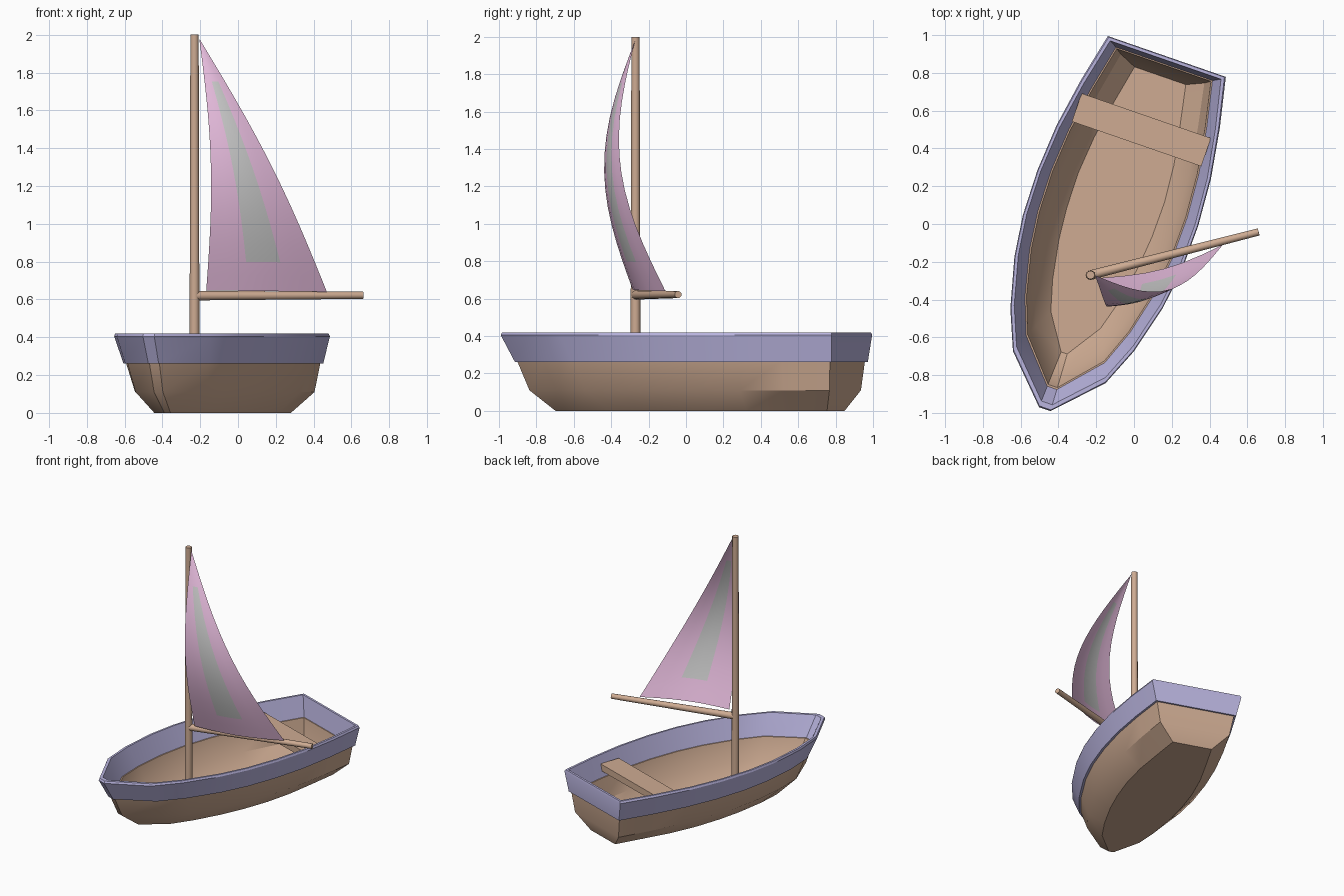
import bpy, bmesh, math
from mathutils import Vector, Matrix

if "Cube" in bpy.data.objects:
    bpy.data.objects.remove(bpy.data.objects["Cube"])

TURN = Matrix.Rotation(math.radians(-19.1), 4, 'Z')   # hull heading
CENTRE_U = -0.126                                     # keel offset across


def material(name, rgb):
    m = bpy.data.materials.new(name)
    m.diffuse_color = (*rgb, 1)
    m.use_nodes = True
    m.node_tree.nodes["Principled BSDF"].inputs["Base Color"].default_value = m.diffuse_color
    return m


WOOD = material("wood", (0.62, 0.41, 0.29))
BLUE = material("blue_paint", (0.49, 0.46, 0.74))
PINK = material("pink_cloth", (0.82, 0.52, 0.75))
GREY = material("grey_cloth", (0.66, 0.66, 0.66))


def finish(name, bm, mats, angle=30, recalc=True):
    if recalc:
        bmesh.ops.recalc_face_normals(bm, faces=bm.faces)
    me = bpy.data.meshes.new(name)
    bm.to_mesh(me)
    bm.free()
    for m in mats:
        me.materials.append(m)
    ob = bpy.data.objects.new(name, me)
    bpy.context.collection.objects.link(ob)
    bpy.ops.object.select_all(action='DESELECT')
    bpy.context.view_layer.objects.active = ob
    ob.select_set(True)
    bpy.ops.object.shade_smooth_by_angle(angle=math.radians(angle))
    return ob


# Rim outline from stern to bow: (position along the keel, half width)
STATIONS = [(0.897, 0.334), (0.63, 0.393), (0.36, 0.437), (0.1, 0.455), (-0.15, 0.45),
            (-0.373, 0.42), (-0.64, 0.35), (-0.85, 0.262), (-1.086, 0.032)]
V0, V1 = STATIONS[0][0], STATIONS[-1][0]


def ring(bm, z, k_stern, k_mid, stern, bow):
    """One closed level of the hull, narrowed and shortened from the rim."""
    side = []
    for v, w in STATIONS:
        f = (V0 - v) / (V0 - V1)
        k = k_stern + (k_mid - k_stern) * min(1, f * 3)
        side.append((w * k, V0 - stern + f * (V1 + bow - V0 + stern)))
    pts = [(-w, v) for w, v in side] + [(w, v) for w, v in reversed(side)]
    return [bm.verts.new(TURN @ Vector((CENTRE_U + u, v, z))) for u, v in pts]


def loft(name, levels, mat, closed=False):
    bm = bmesh.new()
    rings = [ring(bm, *lv) for lv in levels]
    pairs = list(zip(rings, rings[1:]))
    if closed:
        pairs.append((rings[-1], rings[0]))
    else:
        bm.faces.new(rings[0])
        bm.faces.new(rings[-1])
    n = len(rings[0])
    for a, b in pairs:
        for i in range(n):
            j = (i + 1) % n
            bm.faces.new((a[i], a[j], b[j], b[i]))
    return finish(name, bm, [mat])


# Planked hull: outer skin up, inner skin down to the floor
loft("hull", [
    (0.00, 0.43, 0.53, 0.093, 0.31),
    (0.11, 0.77, 0.77, 0.040, 0.165),
    (0.27, 0.86, 0.87, 0.027, 0.095),
    (0.27, 0.79, 0.82, 0.050, 0.135),
    (0.12, 0.70, 0.72, 0.070, 0.20),
    (0.03, 0.43, 0.53, 0.110, 0.32)], WOOD)

# Painted flared band around the top
loft("rim_band", [
    (0.26, 0.89, 0.90, 0.015, 0.085),
    (0.405, 0.99, 0.99, 0.002, 0.005),
    (0.42, 0.97, 0.98, 0.006, 0.012),
    (0.42, 0.93, 0.95, 0.022, 0.04),
    (0.26, 0.80, 0.83, 0.045, 0.13)], BLUE, closed=True)

# Seat plank
bm = bmesh.new()
bmesh.ops.create_cube(bm, size=1, matrix=TURN @ Matrix.Translation((CENTRE_U, 0.484, 0.335))
                      @ Matrix.Diagonal((0.725, 0.158, 0.05, 1)))
finish("seat", bm, [WOOD])


def pole(name, a, b, r1, r2):
    a, b = Vector(a), Vector(b)
    d = b - a
    bm = bmesh.new()
    bmesh.ops.create_cone(bm, cap_ends=True, segments=12, radius1=r1, radius2=r2, depth=d.length,
                          matrix=Matrix.Translation((a + b) / 2)
                          @ d.to_track_quat('Z', 'Y').to_matrix().to_4x4())
    finish(name, bm, [WOOD], 40)


pole("mast", (-0.23, -0.27, 0.02), (-0.23, -0.27, 2.0), 0.027, 0.022)
pole("boom", (-0.23, -0.27, 0.62), (0.66, -0.042, 0.622), 0.025, 0.019)

# Bellied triangular sail with a grey central stripe
HEAD, TACK, CLEW = Vector((-0.205, -0.272, 1.98)), Vector((-0.168, -0.285, 0.648)), Vector((0.47, -0.11, 0.64))
LEE = Vector((0.26, -0.966, 0))
S = [0, 0.17, 0.34, 0.5, 0.66, 0.83, 1]
T = [0, 0.06, 0.115] + [0.115 + 0.715 * i / 10 for i in range(1, 11)] + [0.89, 0.95]
bm = bmesh.new()
rows = []
for t in T:
    row = []
    for s in S:
        p = TACK.lerp(CLEW, s).lerp(HEAD, t)
        belly = 0.165 * math.sin(math.pi * t) + 0.04 * (1 - t) * math.sin(math.pi * s)
        row.append(bm.verts.new(p + LEE * belly))
    rows.append(row)
for r in range(len(T) - 1):
    for c in range(len(S) - 1):
        f = bm.faces.new((rows[r][c], rows[r][c + 1], rows[r + 1][c + 1], rows[r + 1][c]))
        f.material_index = int(c in (2, 3) and 2 <= r < 12)
tip = bm.verts.new(HEAD)
for c in range(len(S) - 1):
    bm.faces.new((rows[-1][c], rows[-1][c + 1], tip))
finish("sail", bm, [PINK, GREY], 60, recalc=False)
